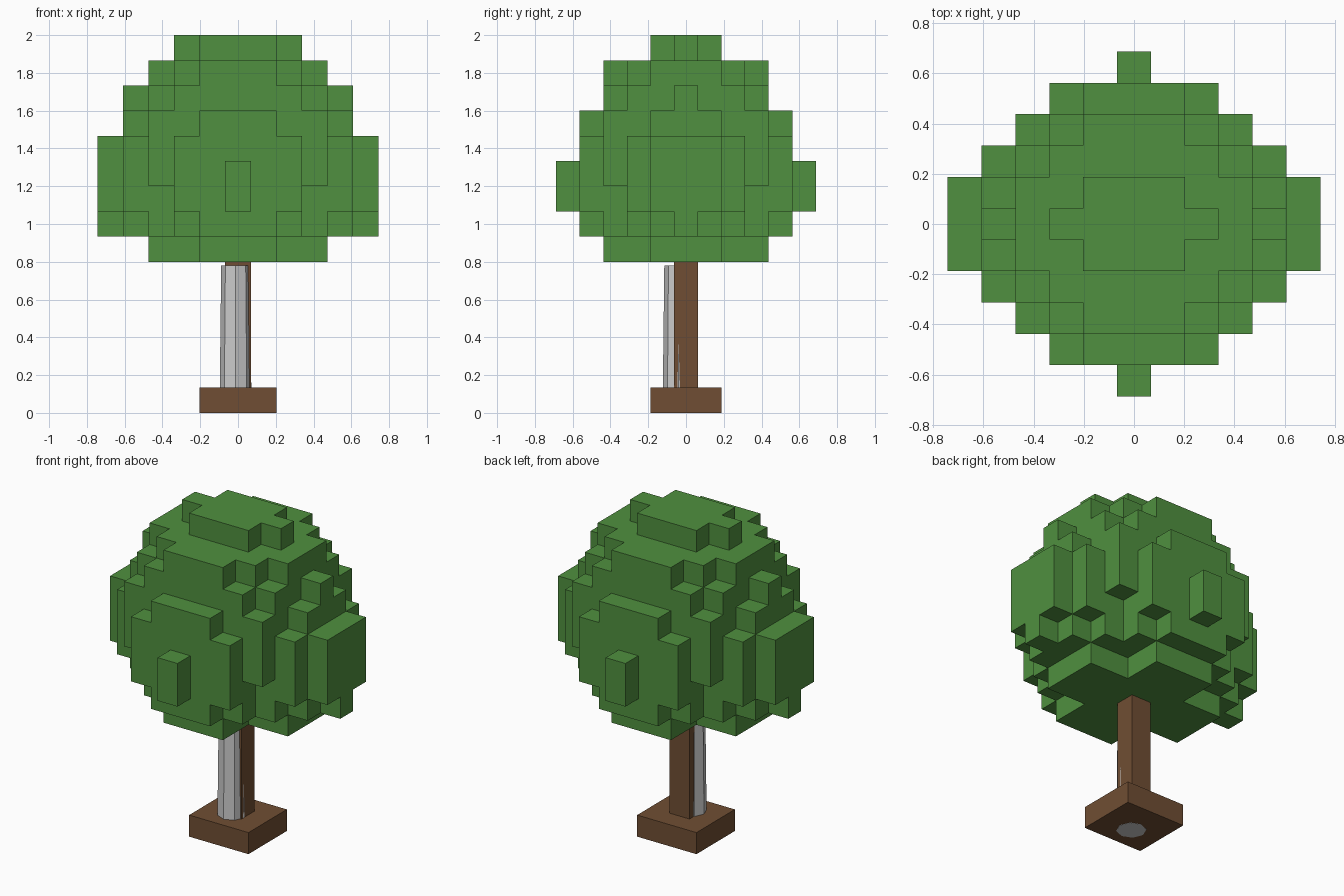
import bpy
import bmesh
from mathutils import Vector, Matrix

if "Cube" in bpy.data.objects:
    bpy.data.objects.remove(bpy.data.objects["Cube"], do_unlink=True)

CELL = Vector((0.1351, 0.125, 0.13333))  # size of one block


def material(name, rgb):
    mat = bpy.data.materials.new(name)
    mat.use_nodes = True
    colour = (*rgb, 1.0)
    mat.diffuse_color = colour
    mat.node_tree.nodes["Principled BSDF"].inputs["Base Color"].default_value = colour
    return mat


def finish(name, bm, mat):
    mesh = bpy.data.meshes.new(name)
    bm.to_mesh(mesh)
    bm.free()
    mesh.materials.append(mat)
    obj = bpy.data.objects.new(name, mesh)
    bpy.context.collection.objects.link(obj)
    return obj


def block(name, cells, level, height, mat):
    """Box centred on the axis, measured in blocks."""
    bm = bmesh.new()
    bmesh.ops.create_cube(bm, size=1)
    for v in bm.verts:
        v.co = Vector((v.co.x * cells, v.co.y * cells, level + (v.co.z + 0.5) * height)) * CELL
    return finish(name, bm, mat)


leaf_green = material("leaf green", (0.08, 0.28, 0.05))
bark_brown = material("bark brown", (0.162, 0.076, 0.033))
pale_grey = material("pale grey", (0.6, 0.6, 0.6))

# Trunk and its foot
block("trunk_base", 3, 0, 1, bark_brown)
block("trunk", 1, 1, 5.5, bark_brown)

# Tapered eight-sided post against the trunk
bm = bmesh.new()
bmesh.ops.create_cone(bm, cap_ends=True, segments=8, radius1=0.085, radius2=0.076,
                      depth=0.781, matrix=Matrix.Translation((-0.013, -0.039, 0.3895)))
finish("post", bm, pale_grey)

# Crown: for each layer from the bottom, half widths of the rows outward from the middle
LAYERS = ["3311", "54321", "554220", "554320", "55432", "44331", "4332", "3321", "21"]
filled = set()
for k, rows in enumerate(LAYERS):
    for j, width in enumerate(rows):
        for i in range(-int(width), int(width) + 1):
            filled.update({(i, j, k + 6), (i, -j, k + 6)})

# Keep only the outer faces of the filled blocks
bm = bmesh.new()
for cell in filled:
    for axis in range(3):
        for sign in (-1, 1):
            step = [0, 0, 0]
            step[axis] = sign
            if tuple(c + s for c, s in zip(cell, step)) in filled:
                continue
            normal = Vector(step) * 0.5
            u = Vector((0, 0, 0))
            u[(axis + 1) % 3] = 0.5
            w = Vector((0, 0, 0))
            w[(axis + 2) % 3] = 0.5 * sign
            middle = Vector(cell) + Vector((0, 0, 0.5)) + normal
            corners = [middle - u - w, middle + u - w, middle + u + w, middle - u + w]
            bm.faces.new([bm.verts.new(c * CELL) for c in corners])
bmesh.ops.remove_doubles(bm, verts=bm.verts, dist=0.001)
bmesh.ops.dissolve_limit(bm, angle_limit=0.02, verts=bm.verts, edges=bm.edges)
finish("leaf_crown", bm, leaf_green)
